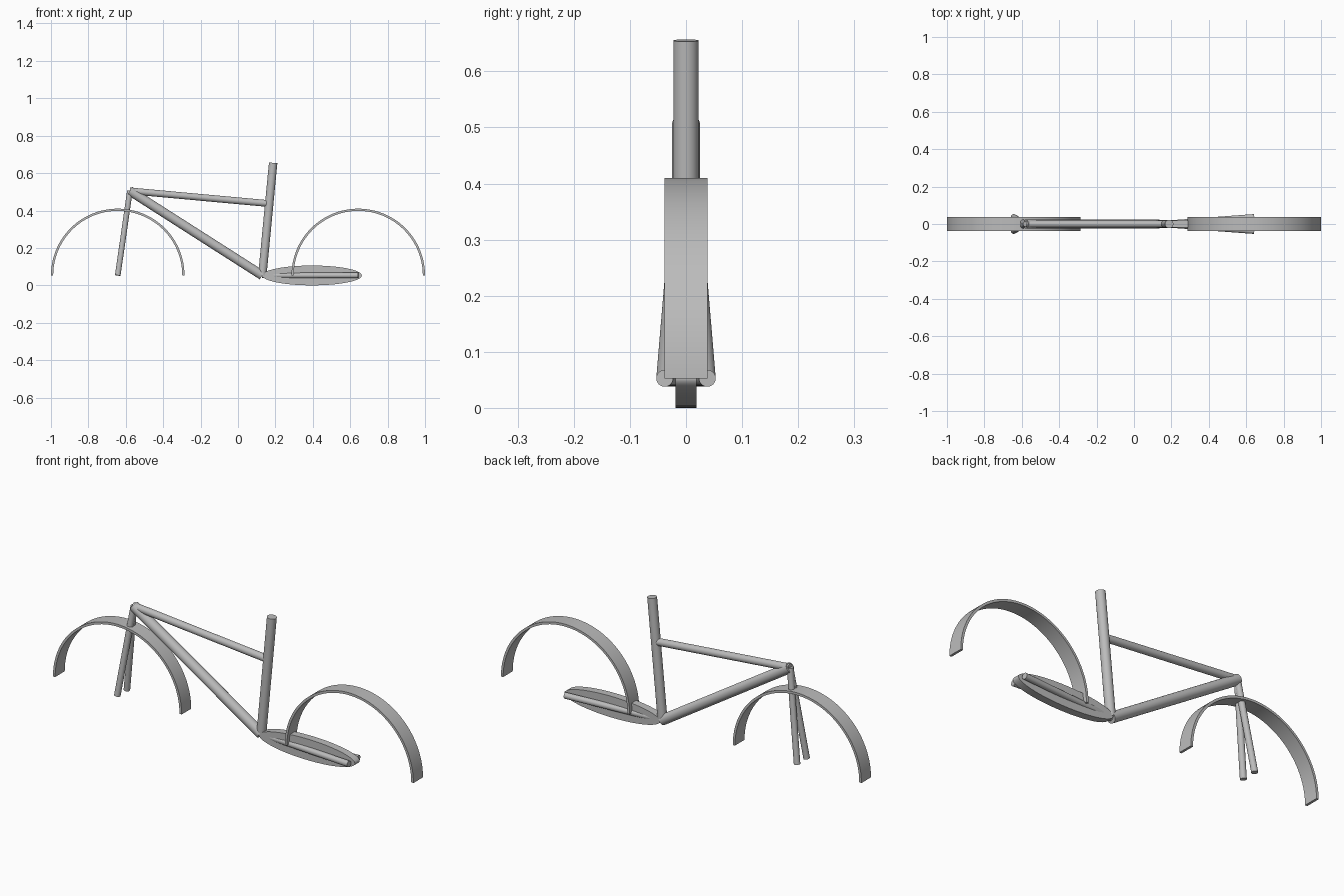
import bpy, bmesh, math
from mathutils import Vector

if "Cube" in bpy.data.objects:
    bpy.data.objects.remove(bpy.data.objects["Cube"], do_unlink=True)

GREY = (0.5, 0.5, 0.5, 1)
mat = bpy.data.materials.new("frame grey")
mat.use_nodes = True
mat.diffuse_color = GREY
mat.node_tree.nodes["Principled BSDF"].inputs["Base Color"].default_value = GREY


def finish(obj, name):
    obj.name = name
    obj.data.materials.clear()
    obj.data.materials.append(mat)
    bpy.ops.object.select_all(action="DESELECT")
    bpy.context.view_layer.objects.active = obj
    obj.select_set(True)
    bpy.ops.object.shade_smooth_by_angle(angle=math.radians(35))


def tube(name, start, end, radius):
    a, b = Vector(start), Vector(end)
    bpy.ops.mesh.primitive_cylinder_add(
        vertices=32, radius=radius, depth=(b - a).length, location=(a + b) / 2,
        rotation=(b - a).to_track_quat("Z", "Y").to_euler())
    finish(bpy.context.object, name)


def extruded_outline(name, points, width, centre):
    """Closed x-z outline extruded along y, centred on y = 0."""
    bm = bmesh.new()
    face = bm.faces.new([bm.verts.new((x, -width / 2, z)) for x, z in points])
    side = bmesh.ops.extrude_face_region(bm, geom=[face])["geom"]
    bmesh.ops.translate(bm, vec=(0, width, 0),
                        verts=[v for v in side if isinstance(v, bmesh.types.BMVert)])
    bmesh.ops.recalc_face_normals(bm, faces=bm.faces)
    mesh = bpy.data.meshes.new(name)
    bm.to_mesh(mesh)
    bm.free()
    obj = bpy.data.objects.new(name, mesh)
    obj.location = centre
    bpy.context.collection.objects.link(obj)
    finish(obj, name)


def arc(rx, rz, sweep, steps):
    return [(rx * math.cos(sweep * i / steps), rz * math.sin(sweep * i / steps))
            for i in range(steps + 1)]


AXLE_X, AXLE_Z = 0.643, 0.053
head = (-0.578, 0, 0.505)
crank = (0.13, 0, AXLE_Z)

# Main frame tubes
tube("down_tube", head, crank, 0.025)
tube("top_tube", head, (0.155, 0, 0.438), 0.018)
tube("seat_tube", crank, (0.188, 0, 0.655), 0.0225)

# Fork legs and chain stays, splayed to each side
for side, sign in (("left", 1), ("right", -1)):
    tube("fork_leg_" + side, head, (-AXLE_X, sign * 0.038, AXLE_Z), 0.015)
    tube("chain_stay_" + side, crank, (AXLE_X, sign * 0.038, AXLE_Z), 0.015)

# Half-circle mudguards
band = arc(0.357, 0.357, math.pi, 64) + arc(0.345, 0.345, math.pi, 64)[::-1]
extruded_outline("front_mudguard", band, 0.076, (-AXLE_X, 0, AXLE_Z))
extruded_outline("rear_mudguard", band, 0.076, (AXLE_X, 0, AXLE_Z))

# Oval chain case
oval = arc(0.266, 0.053, 2 * math.pi, 64)[:-1]
extruded_outline("chain_case", oval, 0.038, (0.396, 0, AXLE_Z))
